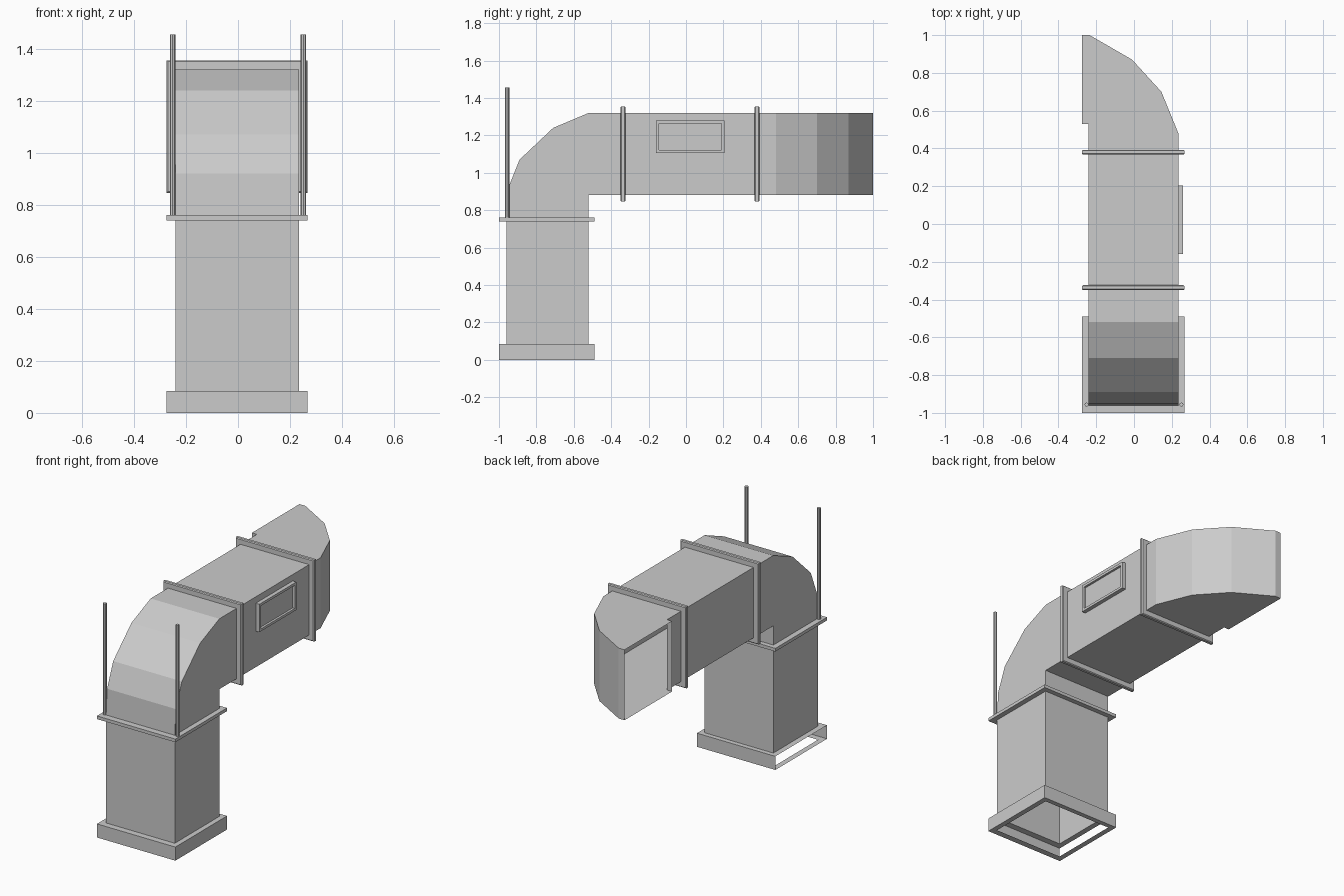
import bpy, bmesh

if "Cube" in bpy.data.objects:
    bpy.data.objects.remove(bpy.data.objects["Cube"])

X0, X1 = -0.24, 0.235        # duct width
Z0, Z1 = 0.88, 1.32          # horizontal duct height
YZ = lambda a, b, d: (d, a, b)
XY = lambda a, b, d: (a, b, d)


def finish(name, bm):
    bmesh.ops.recalc_face_normals(bm, faces=bm.faces[:])
    me = bpy.data.meshes.new(name)
    bm.to_mesh(me)
    bm.free()
    ob = bpy.data.objects.new(name, me)
    bpy.context.collection.objects.link(ob)
    return ob


def duct(name, outer, inner, axes, lo, hi):
    """Open-ended sheet duct: two walls along paths plus two flat cheeks."""
    bm = bmesh.new()
    cheeks = [[], []]
    walls = []
    for path in (outer, inner[::-1]):
        rows = [[bm.verts.new(axes(a, b, d)) for a, b in path] for d in (lo, hi)]
        walls.append(rows)
        for i in range(len(path) - 1):
            bm.faces.new((rows[0][i], rows[0][i + 1], rows[1][i + 1], rows[1][i]))
    for k in (0, 1):
        bm.faces.new(walls[0][k] + walls[1][k])
    return finish(name, bm)


def ring(name, inner, outer, c0, c1, axes, chamfer=0.0):
    """Rectangular flange around a duct; rectangles are (a0, a1, b0, b1)."""
    def grow(r, g):
        return (r[0] - g, r[1] + g, r[2] - g, r[3] + g)
    bm = bmesh.new()
    levels = [(inner, c0), (grow(outer, -chamfer), c0)]
    if chamfer:
        levels += [(outer, c0 + chamfer), (outer, c1 - chamfer)]
    levels += [(grow(outer, -chamfer), c1), (inner, c1)]
    loops = []
    for (a0, a1, b0, b1), c in levels:
        loops.append([bm.verts.new(axes(a, b, c))
                      for a, b in ((a0, b0), (a1, b0), (a1, b1), (a0, b1))])
    for p, q in zip(loops, loops[1:]):
        for i in range(4):
            j = (i + 1) % 4
            bm.faces.new((p[i], p[j], q[j], q[i]))
    return finish(name, bm)


# vertical riser
duct("riser", [(-0.96, 0.085), (-0.96, 0.75)], [(-0.52, 0.085), (-0.52, 0.75)],
     YZ, X0, X1)

# lower elbow, turning from vertical to horizontal
duct("lower_elbow",
     [(-0.96, 0.75), (-0.95, 0.92), (-0.89, 1.07), (-0.71, 1.24), (-0.52, Z1), (-0.34, Z1)],
     [(-0.52, 0.75), (-0.52, Z0), (-0.34, Z0)], YZ, X0, X1)

# straight horizontal run
duct("straight_run", [(-0.34, Z1), (0.38, Z1)], [(-0.34, Z0), (0.38, Z0)], YZ, X0, X1)

# outlet elbow, turning sideways and open at its left mouth
duct("outlet_elbow",
     [(X1, 0.38), (X1, 0.48), (0.145, 0.70), (-0.01, 0.87), (-0.235, 1.0), (-0.275, 1.0)],
     [(X0, 0.38), (X0, 0.53), (-0.275, 0.53)], XY, Z0, Z1)

# flanges
riser_in, riser_out = (X0, X1, -0.96, -0.52), (-0.275, 0.267, -1.0, -0.49)
ring("riser_flange", riser_in, riser_out, 0.74, 0.76, XY)
XZ = lambda a, b, d: (a, d, b)
for name, y in (("front_flange", -0.337), ("rear_flange", 0.38)):
    ring(name, (X0, X1, Z0, Z1), (-0.275, 0.268, 0.845, 1.355),
         y - 0.013, y + 0.013, XZ, 0.005)

# hollow base collar with an open left side
base = ring("base_collar", riser_in, riser_out, 0.0, 0.085, XY)
bm = bmesh.new()
bm.from_mesh(base.data)
left = [f for f in bm.faces if f.calc_center_median().x < -0.27]
bmesh.ops.delete(bm, geom=left, context='FACES_ONLY')
bm.to_mesh(base.data)
bm.free()

# hanger rods
for side, x in (("left", -0.251), ("right", 0.251)):
    bpy.ops.mesh.primitive_cylinder_add(vertices=8, radius=0.011, depth=0.695,
                                        location=(x, -0.956, 1.1075))
    bpy.context.object.name = side + "_hanger_rod"

# access panel: raised frame with recessed centre
bm = bmesh.new()
bmesh.ops.create_cube(bm, size=1.0)
for v in bm.verts:
    v.co = (0.2475 + v.co.x * 0.025, 0.0225 + v.co.y * 0.365, 1.1925 + v.co.z * 0.175)
face = max(bm.faces, key=lambda f: f.calc_center_median().x)
bmesh.ops.inset_region(bm, faces=[face], thickness=0.022)
hole = bmesh.ops.extrude_discrete_faces(bm, faces=[face])["faces"][0]
for v in hole.verts:
    v.co.x -= 0.014
finish("access_panel", bm)
